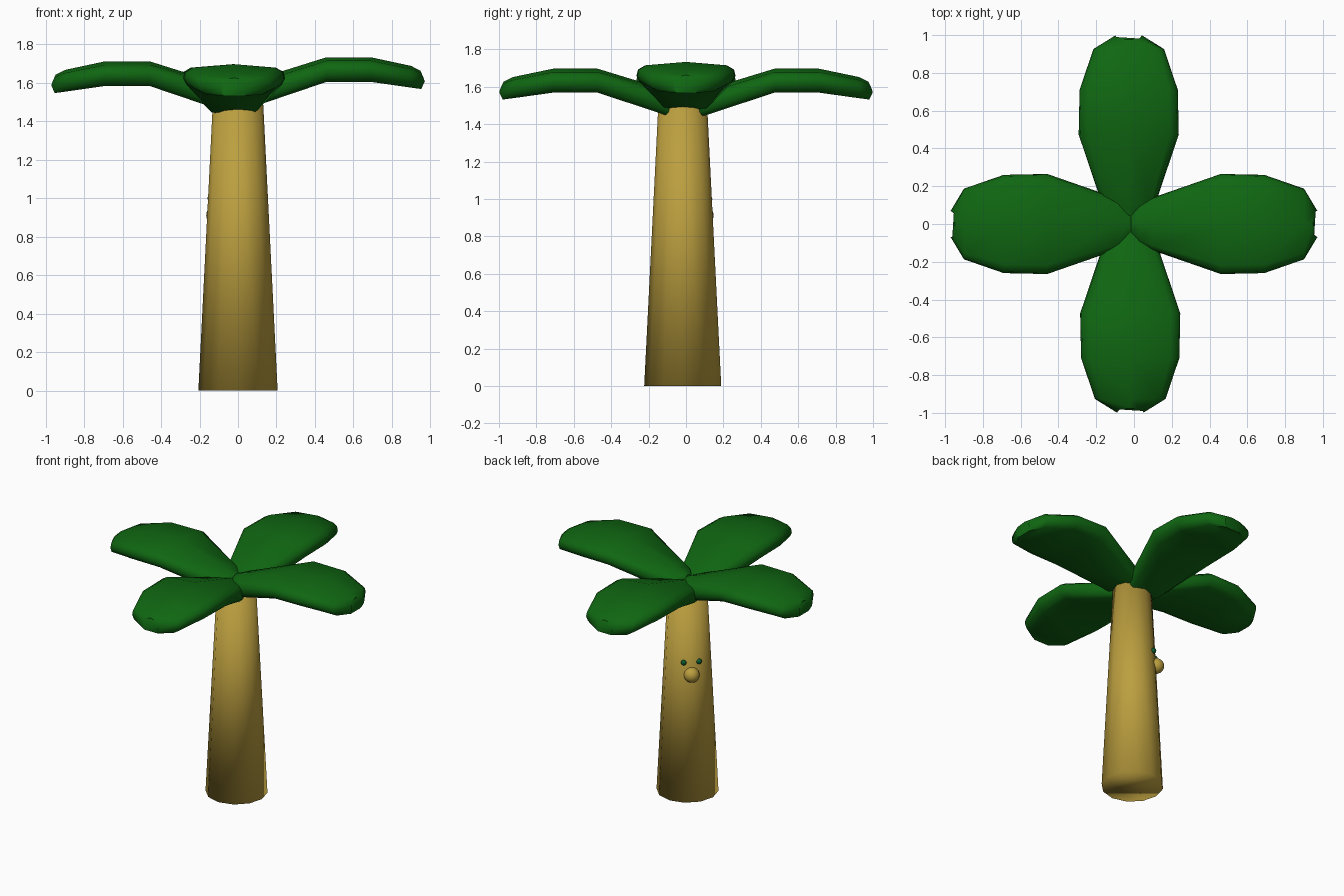
import bpy, bmesh, math
from mathutils import Matrix, Vector

if "Cube" in bpy.data.objects:
    bpy.data.objects.remove(bpy.data.objects["Cube"])


def material(name, rgb):
    m = bpy.data.materials.new(name)
    m.diffuse_color = (*rgb, 1.0)
    m.use_nodes = True
    m.node_tree.nodes["Principled BSDF"].inputs["Base Color"].default_value = m.diffuse_color
    return m


BARK = material("bark_tan", (0.50, 0.345, 0.05))
LEAF = material("leaf_green", (0.005, 0.135, 0.006))
EYE = material("eye_teal", (0.003, 0.10, 0.03))


def finish(name, bm, mat, angle):
    bmesh.ops.recalc_face_normals(bm, faces=bm.faces)
    me = bpy.data.meshes.new(name)
    bm.to_mesh(me)
    bm.free()
    me.materials.append(mat)
    ob = bpy.data.objects.new(name, me)
    bpy.context.collection.objects.link(ob)
    bpy.ops.object.select_all(action='DESELECT')
    ob.select_set(True)
    bpy.context.view_layer.objects.active = ob
    bpy.ops.object.shade_smooth_by_angle(angle=math.radians(angle))
    return ob


# Tapered trunk
CENTRE = Vector((0.0, -0.0175, 0.0))
BASE_R, TOP_R, HEIGHT = 0.206, 0.128, 1.55
bm = bmesh.new()
bmesh.ops.create_cone(bm, cap_ends=True, segments=12, radius1=BASE_R, radius2=TOP_R,
                      depth=HEIGHT, matrix=Matrix.Translation(CENTRE + Vector((0, 0, HEIGHT / 2))))
finish("trunk", bm, BARK, 180)

# Leaf stations: distance out, half width, top height, bottom height
STATIONS = [
    (-0.015, 0.050, 1.575, 1.490),
    (0.030, 0.105, 1.590, 1.465),
    (0.100, 0.140, 1.612, 1.475),
    (0.460, 0.265, 1.725, 1.597),
    (0.690, 0.260, 1.725, 1.597),
    (0.900, 0.187, 1.680, 1.567),
    (0.950, 0.070, 1.655, 1.560),
]
# Leaf section: fraction of half width, fraction of thickness
SECTION = [(0, 1), (0.82, 0.86), (0.97, 0.68), (1, 0.42), (0.93, 0.15), (0.78, 0),
           (-0.78, 0), (-0.93, 0.15), (-1, 0.42), (-0.97, 0.68), (-0.82, 0.86)]


def leaf(name, angle, offset, stretch):
    bm = bmesh.new()
    rings = []
    for i, (r, hw, zt, zb) in enumerate(STATIONS):
        ring = []
        for u, v in SECTION:
            # The tip ring bulges outwards at mid thickness
            bulge = 0.022 * (1 - abs(2 * v - 0.9)) if i == len(STATIONS) - 1 else 0
            ring.append(bm.verts.new(((r + bulge) * stretch, u * hw, zb + v * (zt - zb))))
        rings.append(ring)
    n = len(SECTION)
    for a, b in zip(rings, rings[1:]):
        for j in range(n):
            k = (j + 1) % n
            bm.faces.new((a[j], a[k], b[k], b[j]))
    bm.faces.new(rings[0])
    bm.faces.new(rings[-1])
    bm.transform(Matrix.Translation(offset) @ Matrix.Rotation(math.radians(angle), 4, 'Z'))
    finish(name, bm, LEAF, 50)


leaf("leaf_right", 0, (0, 0, 0.008), 1.0)
leaf("leaf_left", 180, (0, 0, -0.013), 1.0)
leaf("leaf_back", 90, (-0.028, 0, -0.028), 1.029)
leaf("leaf_front", -90, (-0.020, 0, -0.028), 1.029)

# Face on the back left of the trunk
OUT = Vector((-1, 1, 0)).normalized()
SIDE = Vector((-1, -1, 0)).normalized()


def ball(name, out, side, z, radius, mat):
    bm = bmesh.new()
    pos = CENTRE + OUT * out + SIDE * side + Vector((0, 0, z))
    bmesh.ops.create_uvsphere(bm, u_segments=20, v_segments=12, radius=radius,
                              matrix=Matrix.Translation(pos))
    finish(name, bm, mat, 180)


ball("nose", 0.160, 0.0, 0.912, 0.052, BARK)
for label, s in (("eye_a", -1), ("eye_b", 1)):
    ball(label, 0.145, 0.052 * s, 1.0, 0.019, EYE)
